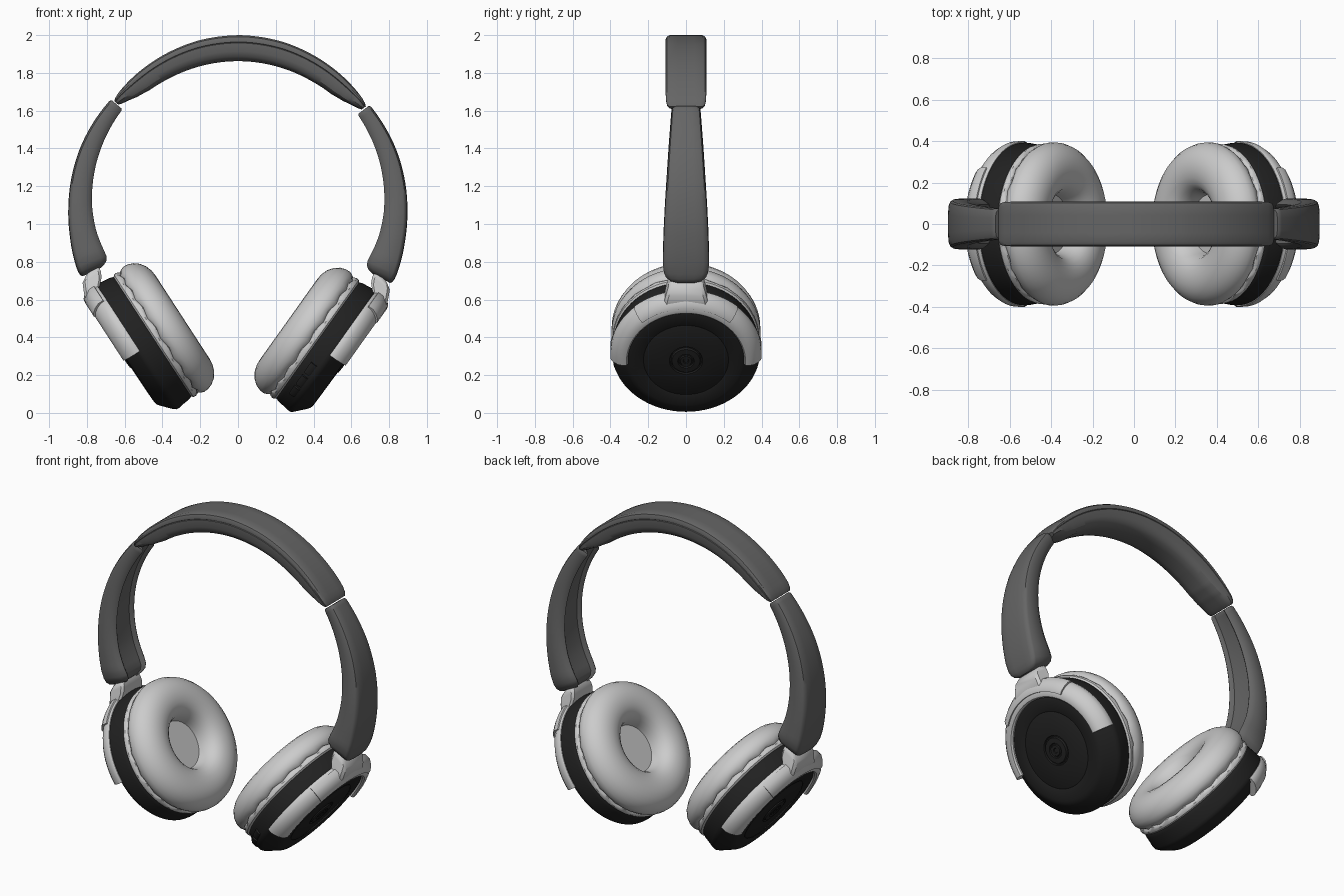
import bpy, bmesh
from math import sin, cos, radians, pi

if "Cube" in bpy.data.objects:
    bpy.data.objects.remove(bpy.data.objects["Cube"])

BAND_Z = 1.1          # centre of the headband arc
SKEW = radians(2.5)   # right side hangs slightly lower
TILT = radians(33)    # lean of the ear cups


def material(name, v):
    m = bpy.data.materials.new(name)
    m.diffuse_color = (v, v, v, 1)
    m.use_nodes = True
    m.node_tree.nodes["Principled BSDF"].inputs["Base Color"].default_value = m.diffuse_color
    return m


BLACK = material("black_plastic", 0.015)
DARK = material("dark_grey", 0.13)


def loft(name, rings, mat=None, angle=38):
    """Skin a list of closed rings and cap both ends."""
    bm = bmesh.new()
    rows = [[bm.verts.new(p) for p in r] for r in rings]
    n = len(rows[0])
    for a, b in zip(rows, rows[1:]):
        for i in range(n):
            bm.faces.new((a[i], a[(i + 1) % n], b[(i + 1) % n], b[i]))
    bm.faces.new(rows[0])
    bm.faces.new(rows[-1])
    bmesh.ops.recalc_face_normals(bm, faces=bm.faces)
    me = bpy.data.meshes.new(name)
    bm.to_mesh(me)
    bm.free()
    ob = bpy.data.objects.new(name, me)
    bpy.context.collection.objects.link(ob)
    if mat:
        me.materials.append(mat)
    bpy.ops.object.select_all(action='DESELECT')
    ob.select_set(True)
    bpy.context.view_layer.objects.active = ob
    bpy.ops.object.shade_smooth_by_angle(angle=radians(angle))
    return ob


def place(side, x, y, z):
    """Mirror to the left or swing to the right."""
    if side < 0:
        return (-x, y, z)
    h = z - BAND_Z
    return (x * cos(SKEW) + h * sin(SKEW), y, BAND_Z + h * cos(SKEW) - x * sin(SKEW))


def cup(side, up, y, t):
    """Cup space: up along the disc, y, t outward along the cup axis."""
    u = 0.585 - 0.0 + up
    return place(side, u * sin(TILT) + t * cos(TILT), y, u * cos(TILT) - t * sin(TILT))


def lathe(name, side, profile, mat=None, n=72, ripple=()):
    rings = []
    for k, (r, t) in enumerate(profile):
        amp = 0.006 if k in ripple else 0
        rings.append([cup(side, r * cos(2 * pi * i / n), r * sin(2 * pi * i / n),
                          t + amp * sin(18 * 2 * pi * i / n)) for i in range(n)])
    return loft(name, rings, mat)


def arc_piece(name, side, section, a0, a1, mat=None, n=40):
    """Part of a ring around the cup axis, 0 degrees pointing up."""
    rings = []
    for i in range(n + 1):
        a = radians(a0 + (a1 - a0) * i / n)
        rings.append([cup(side, r * cos(a), r * sin(a), t) for r, t in section])
    return loft(name, rings, mat)


def lerp(keys, a):
    for k0, k1 in zip(keys, keys[1:]):
        if k0[0] <= a <= k1[0]:
            f = (a - k0[0]) / (k1[0] - k0[0])
            return [p + (q - p) * f for p, q in zip(k0[1:], k1[1:])]
    return keys[-1][1:]


def mirrored(half):
    return half + [(r, -y) for r, y in reversed(half)]


# Padded headband: angle from the end, outer radius, inner radius, half width
PAD = [(0, .855, .828, .088), (1, .862, .818, .1), (3, .868, .805, .106), (7, .873, .783, .108),
       (12, .878, .768, .108), (22, .886, .763, .108), (36, .896, .762, .108), (52, .90, .762, .108)]
rings = []
for i in range(103):
    d = min(i, 102 - i)
    ro, ri, w = lerp(PAD, d)
    th = ro - ri
    a = radians(37.7 + i * 102.3 / 102)
    half = [(ro, w * .4), (ro, w * .8), (ro - th * .06, w * .94), (ro - th * .16, w),
            (ro - th * .26, w), (ro - th * .28, w * .96), (ro - th * .30, w), (ro - th * .62, w * .98),
            (ro - th * .82, w * .88), (ro - th * .95, w * .68), (ri, w * .35)]
    rings.append([(r * cos(a), y, BAND_Z + r * sin(a)) for r, y in mirrored(half)])
loft("headband_pad", rings, DARK, 30)

# Arm keys: angle, outer radius, inner radius, half width
ARM = [(-24.6, .905, .80, .065), (-24, .913, .775, .088), (-22.8, .917, .755, .106), (-21, .917, .747, .117),
       (-18, .914, .75, .122), (-10, .905, .763, .119), (0, .898, .773, .112), (20, .889, .784, .093),
       (39, .876, .794, .074), (39.7, .870, .80, .068)]

for side, label in ((-1, "left"), (1, "right")):
    # Side arm with a shallow channel on the inside
    stops = sorted({k[0] for k in ARM} | set(range(-16, 39, 2)))
    rings = []
    for s in stops:
        ro, ri, w = lerp(ARM, s)
        a = radians(s)
        half = [(ro, w * .4), (ro - .003, w * .75), (ro - .010, w * .93), (ro - .022, w),
                (ri + .032, w), (ri + .004, w * .84), (ri, w * .78), (ri + .004, w * .72),
                (ri + .022, w * .62), (ri + .024, w * .3)]
        rings.append([place(side, r * cos(a), y, BAND_Z + r * sin(a)) for r, y in mirrored(half)])
    loft(label + "_arm", rings, DARK)

    # Soft ear cushion with open centre and ruffled back edge
    lathe(label + "_cushion", side, [
        (.002, .09), (.142, .09), (.146, .065), (.155, .035), (.172, .005), (.195, -.014), (.225, -.026),
        (.26, -.03), (.295, -.027), (.33, -.015), (.36, .006), (.382, .034), (.393, .065), (.394, .09),
        (.386, .11), (.375, .122), (.36, .13), (.30, .14), (.002, .14)], ripple=(15, 16))

    # Thin trim ring behind the cushion
    lathe(label + "_trim_ring", side, [
        (.30, .118), (.365, .12), (.382, .126), (.388, .138), (.386, .152), (.375, .162), (.30, .165)],
        ripple=(1, 2))

    # Cup shell with bevelled back and centre button
    lathe(label + "_cup_shell", side, [
        (.002, .15), (.365, .15), (.378, .162), (.384, .18), (.388, .215), (.393, .245), (.392, .262),
        (.383, .275), (.325, .328), (.312, .337), (.295, .341), (.23, .343), (.225, .340), (.22, .343),
        (.088, .345), (.084, .337), (.078, .337), (.074, .349), (.044, .351), (.040, .344), (.034, .344),
        (.030, .350), (.015, .350), (.012, .346), (.002, .346)], BLACK)

    # Half-ring yoke around the upper part of the cup
    arc_piece(label + "_yoke", side, [
        (.375, .258), (.396, .258), (.401, .268), (.399, .295), (.385, .322), (.362, .346), (.335, .358),
        (.316, .357), (.308, .348), (.308, .32)], -94, 94)
    arc_piece(label + "_yoke_ridge", side, [
        (.38, .27), (.408, .275), (.408, .305), (.392, .332), (.366, .357), (.345, .362), (.34, .34)], -42, 42)

    # Hinge block joining yoke and arm
    rings = []
    for up, w, t0, t1 in ((.33, .12, .262, .345), (.375, .115, .25, .345), (.41, .105, .215, .33),
                          (.44, .095, .20, .315), (.462, .088, .197, .28), (.475, .07, .197, .25)):
        c = .015
        rings.append([cup(side, up, y, t) for y, t in (
            (-w + c, t0), (w - c, t0), (w, t0 + c), (w, t1 - c), (w - c, t1),
            (-w + c, t1), (-w, t1 - c), (-w, t0 + c))])
    loft(label + "_hinge", rings)

# Control buttons on the front of the right cup
for i, a0 in enumerate((-143, -130, -117)):
    arc_piece("control_button_%d" % (i + 1), 1, [
        (.375, .198), (.395, .198), (.40, .205), (.40, .228), (.396, .236), (.375, .236)],
        a0, a0 + 10, BLACK, 6)
